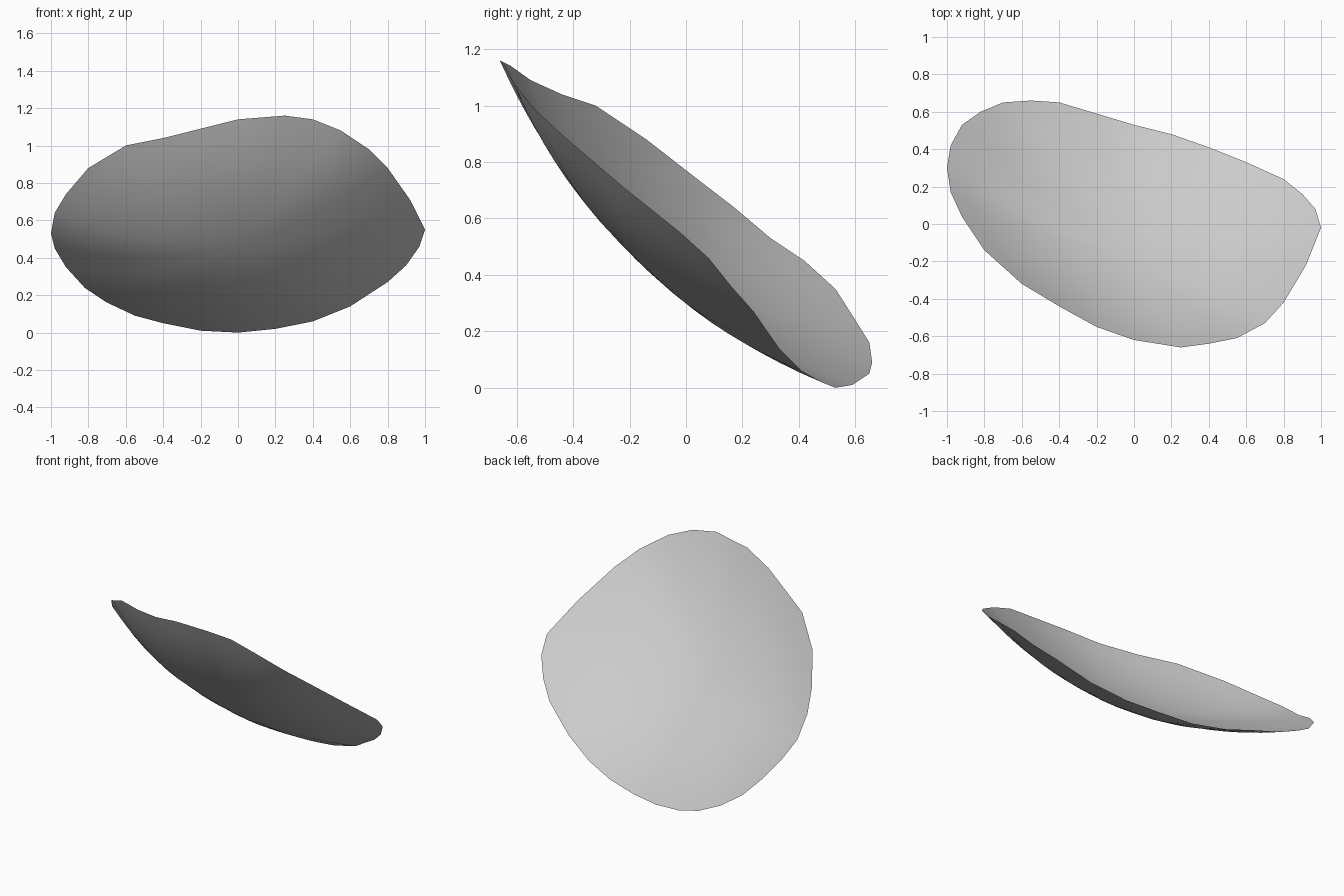
import bpy
import bmesh
from mathutils import Vector

default_cube = bpy.data.objects.get("Cube")
if default_cube:
    bpy.data.objects.remove(default_cube, do_unlink=True)

# Plain grey for the whole shell
grey = bpy.data.materials.new("stone_grey")
grey.use_nodes = True
colour = (0.6, 0.6, 0.6, 1)
grey.diffuse_color = colour
grey.node_tree.nodes["Principled BSDF"].inputs["Base Color"].default_value = colour

# Wavy rim of the tilted dish, walked around from the right-hand end
RIM = [
    (-1, .3, .53), (-.98, .17, .64), (-.92, .04, .74), (-.8, -.14, .88),
    (-.6, -.32, 1), (-.4, -.44, 1.04), (-.2, -.55, 1.09), (0, -.62, 1.14),
    (.25, -.66, 1.16), (.4, -.64, 1.14), (.55, -.61, 1.08), (.7, -.53, .98),
    (.8, -.42, .88), (.92, -.22, .71), (1, -.02, .55), (.97, .08, .46),
    (.9, .16, .36), (.8, .24, .27), (.6, .33, .14), (.4, .41, .06),
    (.2, .48, .02), (0, .53, 0), (-.2, .59, .01), (-.4, .65, .05),
    (-.55, .66, .09), (-.7, .65, .16), (-.82, .6, .24), (-.92, .53, .35),
    (-.98, .42, .45),
]
BOTTOM = Vector((0, -.17, .46))
AXIS = Vector((.1, .7, .7)).normalized()
RINGS = 10


def dish_point(rim_point, t):
    """Point on the bowl at fraction t of the way from its bottom to the rim."""
    offset = Vector(rim_point) - BOTTOM
    rise = AXIS * offset.dot(AXIS)
    return BOTTOM + (offset - rise) * t + rise * t * t


def build_dish():
    """Thin, open bowl made of concentric rings with a parabolic section."""
    bm = bmesh.new()
    centre = bm.verts.new(BOTTOM)
    rings = []
    for ring in range(1, RINGS + 1):
        rings.append([bm.verts.new(dish_point(p, ring / RINGS)) for p in RIM])
    count = len(RIM)
    for i in range(count):
        j = (i + 1) % count
        bm.faces.new((centre, rings[0][i], rings[0][j]))
        for inner, outer in zip(rings, rings[1:]):
            bm.faces.new((inner[i], outer[i], outer[j], inner[j]))
    bm.normal_update()
    for face in bm.faces:
        if face.normal.dot(AXIS) < 0:
            face.normal_flip()
        face.smooth = True
    mesh = bpy.data.meshes.new("curved_shell")
    bm.to_mesh(mesh)
    bm.free()
    mesh.materials.append(grey)
    shell = bpy.data.objects.new("curved_shell", mesh)
    bpy.context.collection.objects.link(shell)
    return shell


build_dish()
